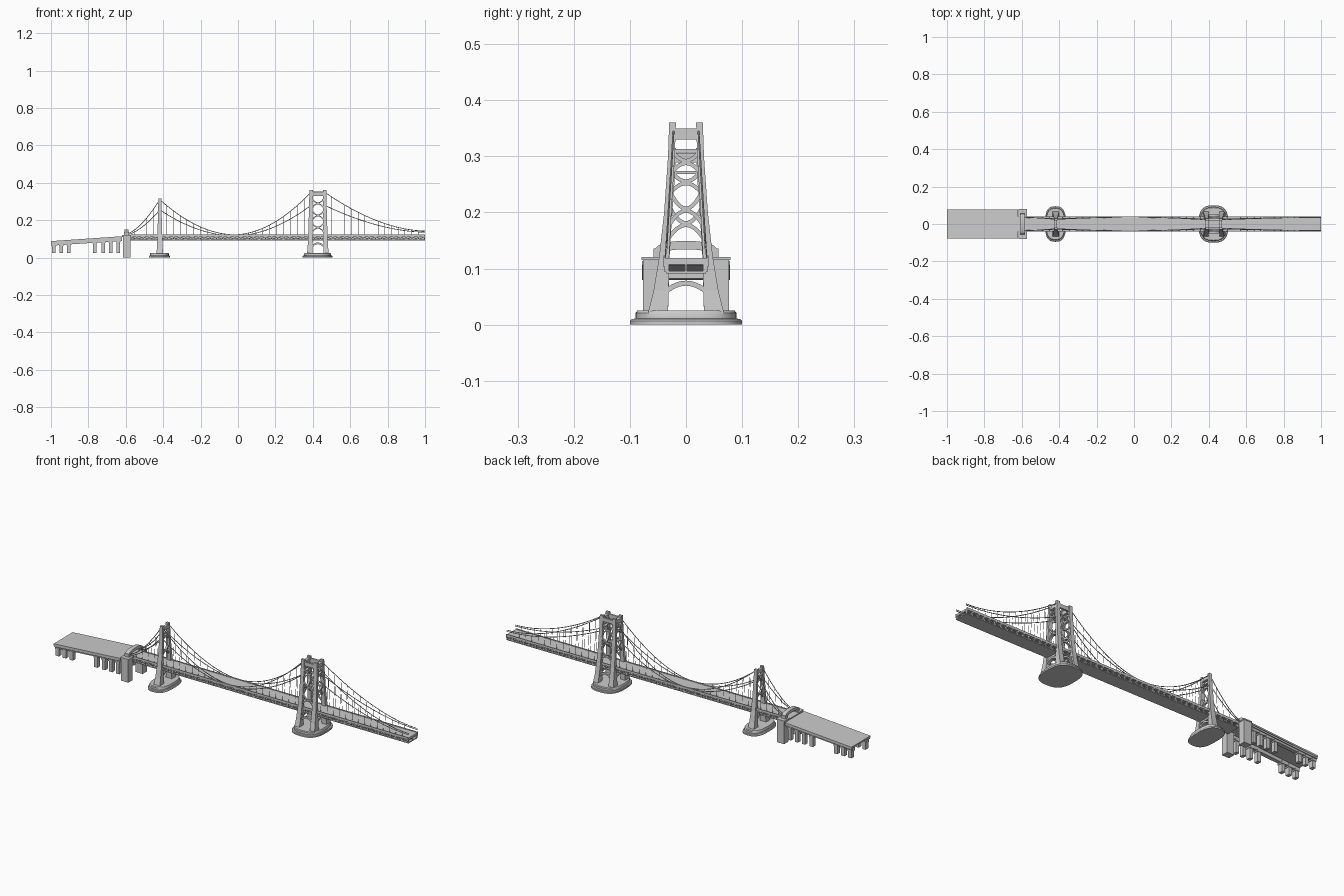
import bpy, bmesh, math
from mathutils import Vector, Matrix

if "Cube" in bpy.data.objects:
    bpy.data.objects.remove(bpy.data.objects["Cube"])


def finish(bm, name, smooth=False):
    bmesh.ops.recalc_face_normals(bm, faces=bm.faces)
    me = bpy.data.meshes.new(name)
    bm.to_mesh(me)
    bm.free()
    ob = bpy.data.objects.new(name, me)
    bpy.context.collection.objects.link(ob)
    if smooth:
        bpy.context.view_layer.objects.active = ob
        ob.select_set(True)
        bpy.ops.object.shade_smooth_by_angle(angle=math.radians(35))
        ob.select_set(False)
    return ob


def box(bm, x0, x1, y0, y1, z0, z1):
    m = Matrix.Translation(((x0 + x1) / 2, (y0 + y1) / 2, (z0 + z1) / 2))
    bmesh.ops.create_cube(bm, size=1, matrix=m @ Matrix.Diagonal((x1 - x0, y1 - y0, z1 - z0, 1)))


def loft(bm, rings):
    """Skin a list of equal-length closed rings and cap both ends."""
    vs = [[bm.verts.new(p) for p in r] for r in rings]
    n = len(vs[0])
    for a, b in zip(vs, vs[1:]):
        for i in range(n):
            bm.faces.new((a[i], a[(i + 1) % n], b[(i + 1) % n], b[i]))
    bm.faces.new(vs[0])
    bm.faces.new(vs[-1])


def sweep(bm, pts, side, w, h):
    """Rectangular bar along a path; w is along the side vector, h across it."""
    pts, side = [Vector(p) for p in pts], Vector(side)
    rings = []
    for i, p in enumerate(pts):
        t = (pts[min(i + 1, len(pts) - 1)] - pts[max(i - 1, 0)]).normalized()
        u = t.cross(side).normalized() * h / 2
        s = side * w / 2
        rings.append([p + s + u, p - s + u, p - s - u, p + s - u])
    loft(bm, rings)


def tube(bm, pts, r, n=6):
    pts = [Vector(p) for p in pts]
    rings = []
    for i, p in enumerate(pts):
        t = (pts[min(i + 1, len(pts) - 1)] - pts[max(i - 1, 0)]).normalized()
        a = t.cross(Vector((0, 1, 0)) if abs(t.y) < 0.9 else Vector((1, 0, 0))).normalized()
        b = t.cross(a)
        rings.append([p + r * (a * math.cos(k * math.tau / n) + b * math.sin(k * math.tau / n)) for k in range(n)])
    loft(bm, rings)


# Leg profile: z, inner y, outer y
LEG = [(0.02, 0.032, 0.068), (0.06, 0.031, 0.058), (0.12, 0.030, 0.048),
       (0.2, 0.026, 0.039), (0.3, 0.020, 0.032), (0.36, 0.018, 0.030)]


def leg_mid(z):
    for a, b in zip(LEG, LEG[1:]):
        if z <= b[0]:
            t = (z - a[0]) / (b[0] - a[0])
            return (a[1] + a[2]) / 2 * (1 - t) + (b[1] + b[2]) / 2 * t
    return 0.024


def pier(name, cx, rx, ry):
    bm = bmesh.new()
    rings = []
    for s, z in ((1, 0), (1, 0.007), (0.97, 0.01), (0.9, 0.011), (0.9, 0.021), (0.87, 0.025)):
        ring = []
        for k in range(48):
            c, d = math.cos(k * math.tau / 48), math.sin(k * math.tau / 48)
            ring.append((cx + rx * s * math.copysign(abs(c) ** 0.72, c),
                         ry * s * math.copysign(abs(d) ** 0.72, d), z))
        rings.append(ring)
    loft(bm, rings)
    finish(bm, name, True)


def tower(name, cx, rows, top):
    """rows: list of (centre offset, half width) x-pairs top and bottom for each leg row."""
    k = top / 0.36
    bm = bmesh.new()
    for (ot, wt), (ob, wb) in rows:
        for s in (-1, 1):
            rings = []
            for z, yi, yo in LEG:
                f = 1 - (1 - (0.36 - z) / 0.34) ** 0.6 if z < 0.36 else 0
                x, w = cx + ot + (ob - ot) * f, wt + (wb - wt) * f
                zz = 0.02 + (z - 0.02) * (top - 0.02) / 0.34
                rings.append([(x - w, s * yi, zz), (x + w, s * yi, zz), (x + w, s * yo, zz), (x - w, s * yo, zz)])
            loft(bm, rings)
        # Cross beams between the legs: portal beam, curved crosses, lower arch
        x = cx + ot
        box(bm, x - wt * 0.9, x + wt * 0.9, -0.022, 0.022, 0.33 * k, 0.35 * k)
        for zc, h in ((0.29, 0.02), (0.205, 0.034)):
            for s in (-1, 1):
                w = leg_mid(zc + s * h)
                sweep(bm, [(x, w * t / 5, (zc + s * (0.002 + h * (t / 5) ** 2)) * k) for t in range(-5, 6)],
                      (1, 0, 0), wt * 1.2, 0.007)
        box(bm, x - wt * 0.6, x + wt * 0.6, -0.025, 0.025, 0.307 * k, 0.313 * k)
        sweep(bm, [(cx + ob, 0.046 * t / 6, 0.074 - 0.024 * (t / 6) ** 2) for t in range(-6, 7)], (1, 0, 0), wb * 1.2, 0.009)
        box(bm, x - wt, x + wt, -0.046, 0.046, 0.082, 0.092)
    # Bracing along the bridge when there are two rows of legs
    if len(rows) == 2:
        a = abs(rows[0][0][0])
        for s in (-1, 1):
            y = s * 0.024
            box(bm, cx - a, cx + a, y - 0.005, y + 0.005, 0.33, 0.35)
            for zc, h in ((0.29, 0.03), (0.225, 0.03), (0.16, 0.03)):
                for q in (-1, 1):
                    sweep(bm, [(cx + a * t / 5, s * leg_mid(zc), zc + q * (0.002 + h * (t / 5) ** 2))
                               for t in range(-5, 6)], (0, 1, 0), 0.008, 0.006)
            sweep(bm, [(cx + a * 1.1 * t / 6, s * 0.045, 0.076 - 0.026 * (t / 6) ** 2) for t in range(-6, 7)],
                  (0, 1, 0), 0.012, 0.009)
    finish(bm, name)


pier("small_pier", -0.42, 0.056, 0.095)
pier("large_pier", 0.425, 0.08, 0.1)
tower("small_tower", -0.418, [((0, 0.008), (0, 0.018))], 0.315)
tower("large_tower", 0.427, [((-0.036, 0.009), (-0.044, 0.014)), ((0.036, 0.009), (0.044, 0.014))], 0.36)

# Deck: road slab, bottom slab, kerbs and centre web
bm = bmesh.new()
box(bm, -0.62, 1, -0.04, 0.04, 0.111, 0.119)
box(bm, -0.575, 1, -0.036, 0.036, 0.091, 0.096)
box(bm, -0.575, 1, -0.002, 0.002, 0.095, 0.112)
for s in (-1, 1):
    box(bm, -0.575, 1, s * 0.0385 - 0.0015, s * 0.0385 + 0.0015, 0.117, 0.123)
finish(bm, "deck")

# Deck side trusses
bm = bmesh.new()
N = 48
step = 1.57 / N
for i in range(N + 1):
    x = -0.573 + i * step
    for s in (-1, 1):
        y = s * 0.034
        box(bm, x - 0.003, x + 0.003, y - 0.004, y + 0.004, 0.094, 0.113)
        box(bm, x - 0.004, x + 0.004, s * 0.038 - 0.003, s * 0.038 + 0.003, 0.104, 0.113)
        if i < N:
            za, zb = (0.096, 0.111) if i % 2 else (0.111, 0.096)
            sweep(bm, [(x, y, za), (x + step, y, zb)], (0, 1, 0), 0.004, 0.004)
    box(bm, x - 0.002, x + 0.002, -0.036, 0.036, 0.107, 0.112)
finish(bm, "deck_truss")


# Main and lower cables with hangers
def cable_point(x, s, low, high, p):
    t = abs((x - low[0]) / (high[0] - low[0]))
    z = low[1] + (high[1] - low[1]) * t ** p
    return (x, s * (0.036 - max(z - 0.12, 0) / 0.23 * 0.014), z)


# Each span: low point, upper cable top, lower cable top, sag power
SPANS = [((-0.59, 0.13), (-0.418, 0.31), (-0.418, 0.255), 1.5),
         ((-0.02, 0.122), (-0.418, 0.31), (-0.418, 0.255), 1.9),
         ((-0.02, 0.122), (0.391, 0.35), (0.391, 0.28), 1.9),
         ((1.0, 0.142), (0.463, 0.35), (0.463, 0.28), 1.8)]
cables, hangers = bmesh.new(), bmesh.new()
for low, up, dn, p in SPANS:
    for s in (-1, 1):
        for top, end in ((up, low), (dn, (low[0], low[1] - 0.006))):
            tube(cables, [cable_point(end[0] + (top[0] - end[0]) * i / 20, s, end, top, p) for i in range(21)], 0.0019)
        n = max(4, round(abs(up[0] - low[0]) / 0.036))
        for i in range(1, n):
            q = cable_point(low[0] + (up[0] - low[0]) * i / n, s, low, up, p)
            if q[2] > 0.125:
                tube(hangers, [(q[0], s * 0.037, 0.118), q], 0.0011, 4)
for s in (-1, 1):
    tube(cables, [(0.391, s * 0.022, 0.35), (0.463, s * 0.022, 0.35)], 0.002)
finish(cables, "cables", True)
finish(hangers, "hangers")

# Anchorage: two blocks with caps and an arched portal over the road
bm = bmesh.new()
for s in (-1, 1):
    a, b = sorted((s * 0.041, s * 0.077))
    box(bm, -0.615, -0.574, a, b, 0, 0.117)
    box(bm, -0.618, -0.571, a - 0.002, b + 0.002, 0.115, 0.121)
    a, b = sorted((s * 0.042, s * 0.058))
    box(bm, -0.609, -0.583, a, b, 0.12, 0.136)
finish(bm, "anchorage")
bm = bmesh.new()
sweep(bm, [(-0.596, 0.05 * math.sin(i * math.pi / 20), 0.124 + 0.018 * math.cos(i * math.pi / 20) ** 0.6 if abs(i) < 10 else 0.124)
           for i in range(-10, 11)], (1, 0, 0), 0.022, 0.015)
finish(bm, "portal_arch", True)


# Sloping approach road with girders and piles
def slope(x):
    return 0.088 + (x + 1) * 0.026 / 0.38


bm = bmesh.new()
for y, w, dz, h in ((0, 0.156, -0.004, 0.008), (-0.058, 0.02, -0.016, 0.017), (0.058, 0.02, -0.016, 0.017),
                    (-0.073, 0.005, -0.01, 0.012), (0.073, 0.005, -0.01, 0.012)):
    sweep(bm, [(-1, y, slope(-1) + dz), (-0.62, y, slope(-0.62) + dz)], (0, 1, 0), w, h)
finish(bm, "approach_road")
bm = bmesh.new()
for x in (-0.985, -0.945, -0.905, -0.765, -0.72, -0.68, -0.64):
    for y in (-0.058, 0.058):
        box(bm, x - 0.009, x + 0.009, y - 0.011, y + 0.011, 0.025, slope(x) - 0.012)
        box(bm, x - 0.012, x + 0.012, y - 0.014, y + 0.014, slope(x) - 0.03, slope(x) - 0.02)
finish(bm, "approach_piles")
